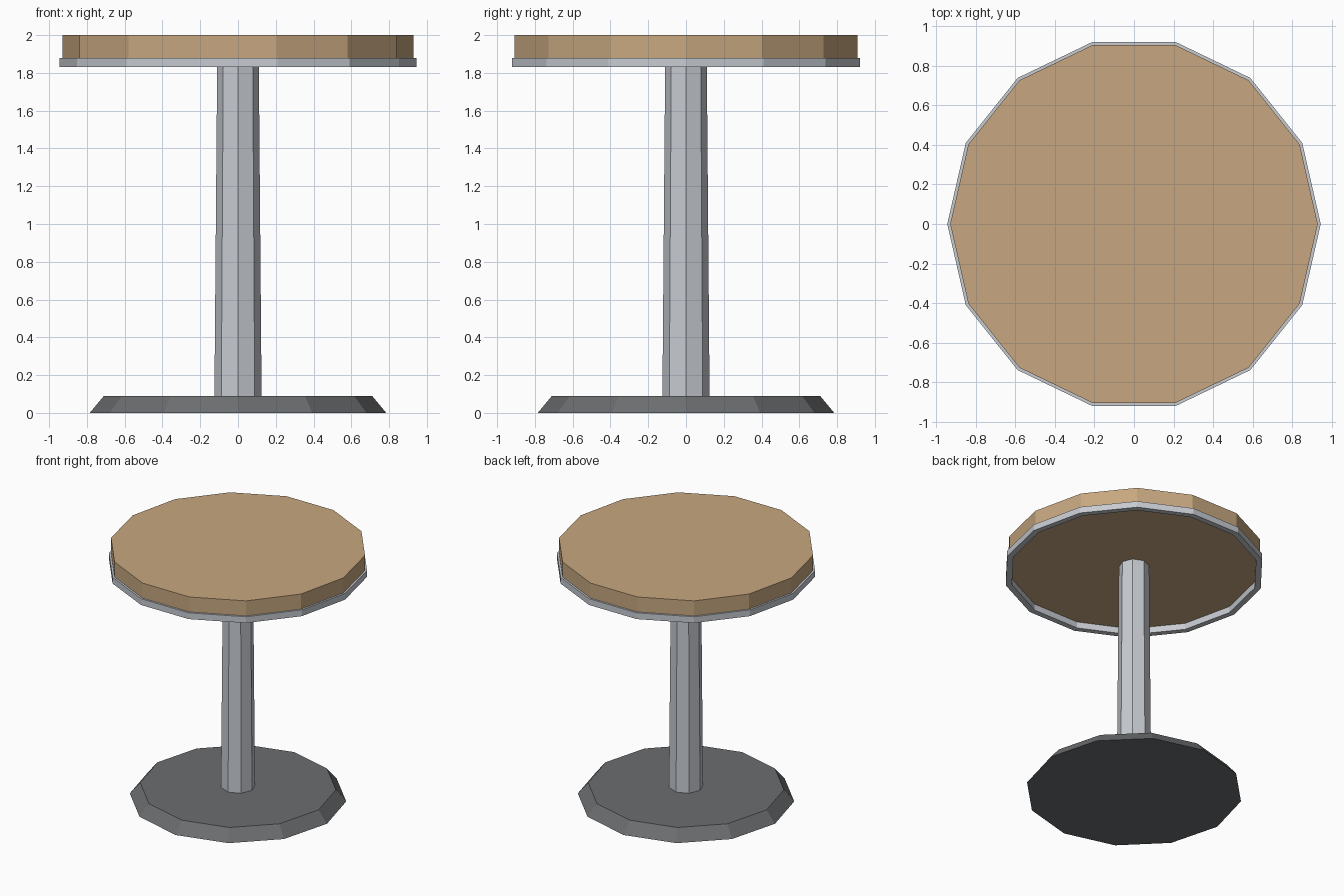
import bpy
import bmesh
from math import cos, sin, tau

cube = bpy.data.objects.get("Cube")
if cube:
    bpy.data.objects.remove(cube, do_unlink=True)


def make_material(name, rgb):
    mat = bpy.data.materials.new(name)
    color = (*rgb, 1.0)
    mat.diffuse_color = color
    mat.use_nodes = True
    mat.node_tree.nodes["Principled BSDF"].inputs["Base Color"].default_value = color
    return mat


def lathe(name, profile, sides, mat, closed=False):
    """Turn (radius, z) points into a faceted solid; a closed profile makes a ring."""
    bm = bmesh.new()
    loops = [[bm.verts.new((r * cos(tau * i / sides), r * sin(tau * i / sides), z))
              for i in range(sides)] for r, z in profile]
    pairs = list(zip(loops, loops[1:]))
    if closed:
        pairs.append((loops[-1], loops[0]))
    else:
        bm.faces.new(loops[0])
        bm.faces.new(loops[-1])
    for low, high in pairs:
        for i in range(sides):
            j = (i + 1) % sides
            bm.faces.new((low[i], low[j], high[j], high[i]))
    bmesh.ops.recalc_face_normals(bm, faces=bm.faces)
    mesh = bpy.data.meshes.new(name)
    bm.to_mesh(mesh)
    bm.free()
    mesh.materials.append(mat)
    obj = bpy.data.objects.new(name, mesh)
    bpy.context.collection.objects.link(obj)
    return obj


wood = make_material("light wood", (0.57, 0.39, 0.215))
metal = make_material("pale metal", (0.57, 0.60, 0.64))
iron = make_material("dark iron", (0.15, 0.155, 0.16))

# Bevelled foot and tapered post
lathe("base", [(0.785, 0), (0.71, 0.09)], 12, iron)
lathe("column", [(0.125, 0.08), (0.11, 1.88)], 8, metal)

# Table top with an open metal rim below it
lathe("table_top", [(0.93, 1.88), (0.93, 2.0)], 14, wood)
lathe("rim", [(0.90, 1.83), (0.945, 1.83), (0.945, 1.88), (0.90, 1.88)], 14, metal, closed=True)
